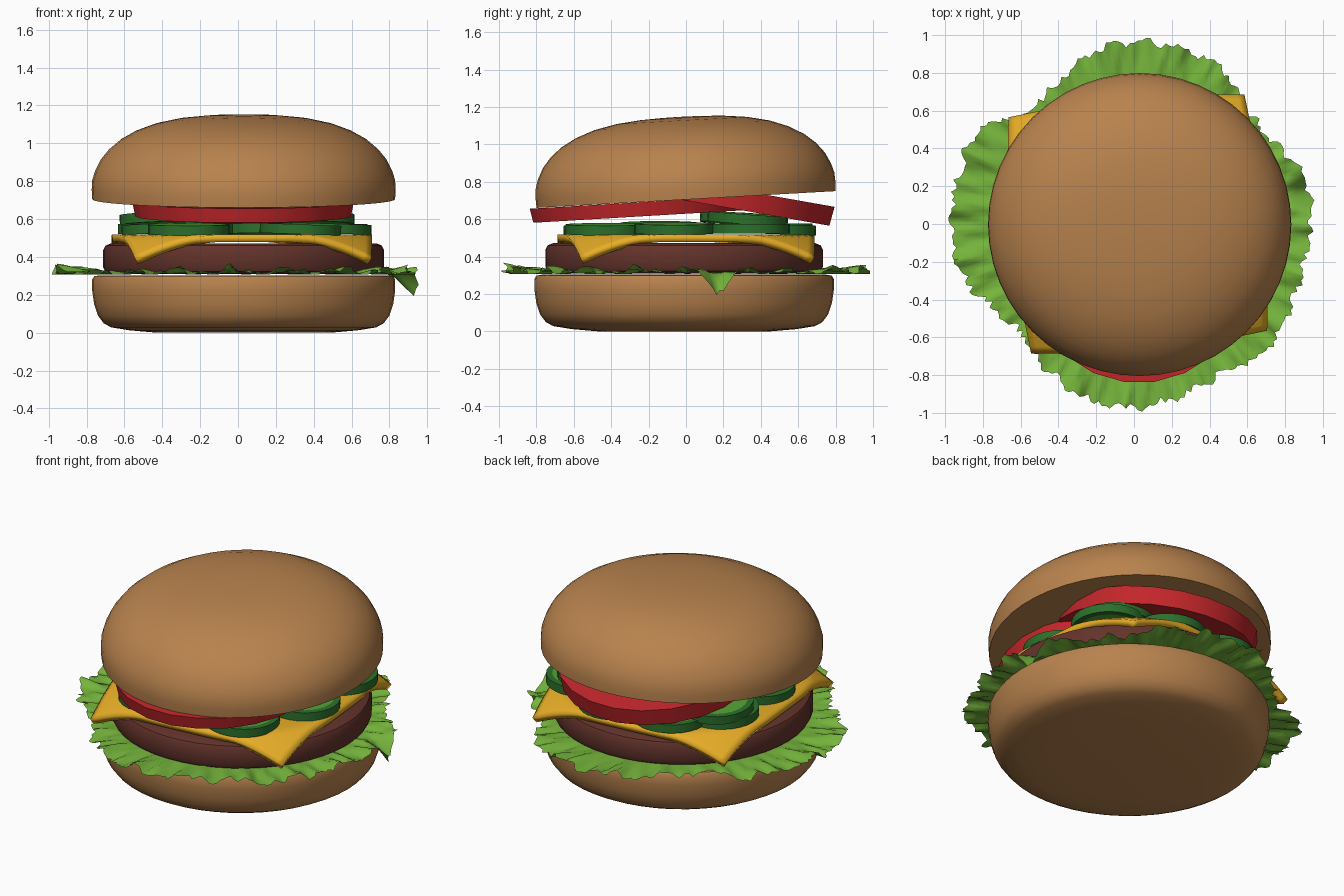
import bpy, bmesh, math, random
from mathutils import Vector

if "Cube" in bpy.data.objects:
    bpy.data.objects.remove(bpy.data.objects["Cube"])
random.seed(4)


def mat(name, col):
    m = bpy.data.materials.new(name)
    m.diffuse_color = (*col, 1)
    m.use_nodes = True
    m.node_tree.nodes["Principled BSDF"].inputs["Base Color"].default_value = m.diffuse_color
    return m


BUN = mat("toasted bun", (0.48, 0.225, 0.075))
PATTY = mat("grilled meat", (0.125, 0.033, 0.024))
LEAF = mat("leaf green", (0.18, 0.46, 0.045))
CHEESE = mat("cheese yellow", (0.80, 0.42, 0.02))
TOMATO = mat("tomato red", (0.56, 0.02, 0.024))
RIND = mat("pickle rind", (0.025, 0.16, 0.025))
FLESH = mat("pickle flesh", (0.09, 0.36, 0.035))


def finish(bm, name, mats, loc=(0, 0, 0), rot=(0, 0, 0), angle=40):
    me = bpy.data.meshes.new(name)
    bm.to_mesh(me)
    bm.free()
    ob = bpy.data.objects.new(name, me)
    bpy.context.collection.objects.link(ob)
    ob.location = loc
    ob.rotation_euler = [math.radians(a) for a in rot]
    for m in mats:
        me.materials.append(m)
    bpy.ops.object.select_all(action='DESELECT')
    ob.select_set(True)
    bpy.context.view_layer.objects.active = ob
    bpy.ops.object.shade_smooth_by_angle(angle=math.radians(angle))
    return ob


def lathe(name, profile, m, loc, rot=(0, 0, 0), seg=48, angle=40):
    """Spin an (r, z) profile, listed bottom to top, capping both ends."""
    bm = bmesh.new()
    rings = [[bm.verts.new((r * math.cos(2 * math.pi * i / seg),
                            r * math.sin(2 * math.pi * i / seg), z))
              for i in range(seg)] for r, z in profile]
    for a, b in zip(rings, rings[1:]):
        for i in range(seg):
            j = (i + 1) % seg
            bm.faces.new((a[i], a[j], b[j], b[i]))
    bm.faces.new(rings[0][::-1])
    bm.faces.new(rings[-1])
    return finish(bm, name, [m], loc, rot, angle)


# Buns: a rounded heel and a slightly tilted dome
lathe("bottom_bun", [(0.46, 0), (0.60, 0.012), (0.70, 0.028), (0.74, 0.05),
                     (0.77, 0.09), (0.79, 0.15), (0.80, 0.22), (0.80, 0.28),
                     (0.79, 0.298), (0.76, 0.303)], BUN, (0.03, -0.01, 0))
lathe("top_bun", [(0.80, 0), (0.803, 0.05), (0.80, 0.10), (0.785, 0.15),
                  (0.755, 0.21), (0.71, 0.265), (0.65, 0.315), (0.57, 0.36),
                  (0.47, 0.397), (0.35, 0.423), (0.22, 0.437), (0.10, 0.442),
                  (0.02, 0.443)], BUN, (0.03, 0.0, 0.705), (3.2, 0, 0))

# Patty with rounded rims
lathe("patty", [(0.70, 0.31), (0.73, 0.322), (0.742, 0.345), (0.742, 0.435),
                (0.73, 0.46), (0.70, 0.472)], PATTY, (0.03, -0.01, 0))

# Lettuce: frilled sheet, rim radius given every 15 degrees
RIM = [0.95, 0.95, 0.86, 0.84, 0.96, 0.97, 0.98, 0.93, 0.85, 0.82, 0.98, 0.97,
       0.97, 0.96, 0.88, 0.83, 0.91, 0.97, 0.98, 0.95, 0.92, 0.97, 0.95, 0.93]
SEG, RINGS = 288, 10
bm = bmesh.new()
rows = []
ragged = [random.uniform(-0.025, 0.012) for _ in range(SEG)]
ph = [random.uniform(0, 6.28) for _ in range(4)]
for k in range(RINGS + 1):
    t = k / RINGS
    row = []
    for i in range(SEG):
        a = 2 * math.pi * i / SEG
        f = i / SEG * 24
        n = int(f)
        rim = RIM[n] + (RIM[(n + 1) % 24] - RIM[n]) * (f - n)
        rim += 0.012 * math.sin(31 * a + ph[0]) + ragged[i]
        r = 0.5 + (min(rim, 1.0) - 0.5) * t
        w = max(0.0, (r - 0.68) / 0.3)
        z = 0.314 + w * (0.012 + 0.02 * math.sin(19 * a + ph[1] + 2 * t)
                         + 0.014 * math.sin(43 * a + ph[2] - 4 * t)
                         + 0.009 * math.sin(71 * a + ph[3] + 9 * t))
        z = max(z, 0.306)
        # one flap hangs over the right side of the bun
        flap = math.exp(-((math.degrees(a) - 10.5) / 4.5) ** 2)
        z -= 0.12 * flap * max(0.0, (r - 0.83) / 0.12)
        row.append(bm.verts.new((r * math.cos(a), r * math.sin(a), z)))
    rows.append(row)
for a, b in zip(rows, rows[1:]):
    for i in range(SEG):
        j = (i + 1) % SEG
        bm.faces.new((a[i], b[i], b[j], a[j]))
finish(bm, "lettuce", [LEAF], angle=60)

# Cheese: square slice with corners folded down over the patty
bm = bmesh.new()
bmesh.ops.create_grid(bm, x_segments=32, y_segments=32, size=0.67)
for v in bm.verts:
    r = math.hypot(v.co.x, v.co.y)
    if r > 0.70:
        e = r - 0.70
        s = (0.70 + e * 0.76) / r
        v.co = Vector((v.co.x * s, v.co.y * s, -0.125 * (e / 0.247) ** 1.15))
cheese = finish(bm, "cheese_slice", [CHEESE], (0.02, 0, 0.518), (0, 0, 5.5))
sol = cheese.modifiers.new("thickness", 'SOLIDIFY')
sol.thickness = 0.04
sol.offset = -1


# Pickles: rind discs with paler inset faces on top and bottom
def pickle(i, x, y, z, tx, ty):
    bm = bmesh.new()
    bmesh.ops.create_cone(bm, cap_ends=True, segments=28, radius1=0.215,
                          radius2=0.215, depth=0.052)
    caps = [f for f in bm.faces if abs(f.normal.z) > 0.9]
    bmesh.ops.inset_individual(bm, faces=caps, thickness=0.035)
    for f in caps:
        f.material_index = 1
    finish(bm, "pickle_%d" % i, [RIND, FLESH], (x, y, z), (tx, ty, 0))


for i, p in enumerate([(-0.26, -0.44, 0.546, 2, 0), (0.33, -0.43, 0.546, 0, 2),
                       (0.49, -0.06, 0.550, 0, 2), (0.47, 0.34, 0.548, 0, 0),
                       (0.40, 0.33, 0.602, -4, 1), (0.15, 0.48, 0.546, -2, 0),
                       (-0.22, 0.46, 0.550, 0, 0), (-0.42, 0.25, 0.548, 0, 0),
                       (-0.41, 0.29, 0.602, -3, -2),
                       (-0.40, -0.14, 0.553, 0, -3)]):
    pickle(i + 1, *p)

# Tomatoes: two overlapping thick slices tipped opposite ways
SLICE = [(0.57, -0.038), (0.585, 0.038)]
lathe("tomato_front", SLICE, TOMATO, (0.027, -0.255, 0.652), (3.4, 0, 0), 22, 20)
lathe("tomato_back", [(0.575, -0.052), (0.585, 0.052)], TOMATO,
      (0.027, 0.215, 0.715), (-10, 0, 0), 22, 20)
